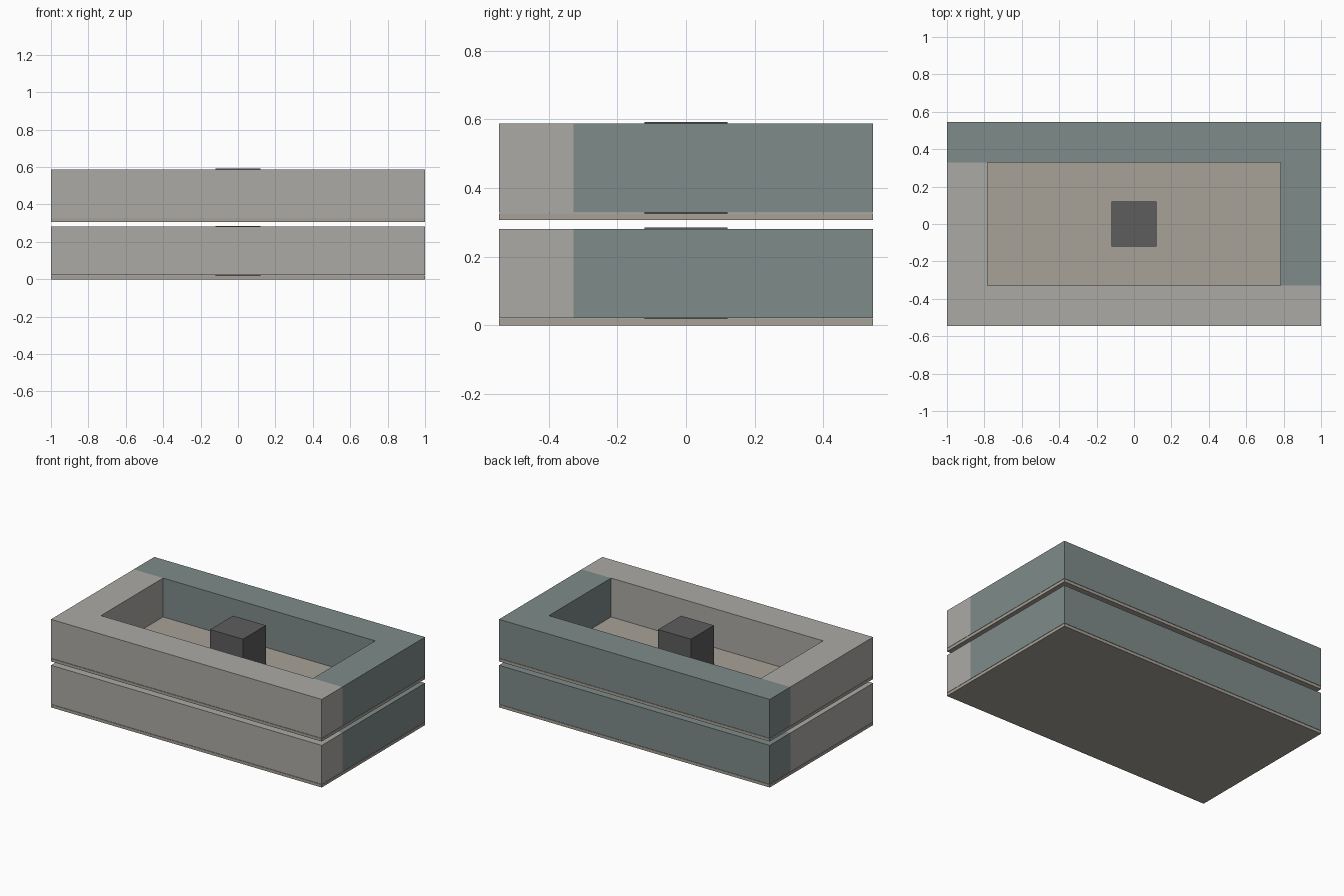
import bpy, bmesh

if "Cube" in bpy.data.objects:
    bpy.data.objects.remove(bpy.data.objects["Cube"])

HX, HY = 1.0, 0.545          # outer half sizes
IX, IY = 0.783, 0.328        # courtyard half sizes
CORE = 0.121                 # core half width
STOREY = 0.307               # floor to floor


def material(name, rgb):
    m = bpy.data.materials.new(name)
    m.diffuse_color = (*rgb, 1)
    m.use_nodes = True
    m.node_tree.nodes["Principled BSDF"].inputs["Base Color"].default_value = m.diffuse_color
    return m


STONE = material("warm_grey", (0.41, 0.40, 0.38))
TEAL = material("teal_grey", (0.21, 0.26, 0.25))
FLOOR = material("floor_tan", (0.39, 0.36, 0.31))
DARK = material("core_dark", (0.11, 0.11, 0.11))


def prism(name, outline, z0, z1, mat):
    """Extrude a counter-clockwise outline from z0 to z1."""
    bm = bmesh.new()
    face = bm.faces.new([bm.verts.new((x, y, z0)) for x, y in outline])
    top = bmesh.ops.extrude_face_region(bm, geom=[face])["geom"]
    verts = [v for v in top if isinstance(v, bmesh.types.BMVert)]
    bmesh.ops.translate(bm, verts=verts, vec=(0, 0, z1 - z0))
    bmesh.ops.recalc_face_normals(bm, faces=bm.faces[:])
    me = bpy.data.meshes.new(name)
    bm.to_mesh(me)
    bm.free()
    me.materials.append(mat)
    ob = bpy.data.objects.new(name, me)
    bpy.context.collection.objects.link(ob)
    return ob


def rect(x, y):
    return [(-x, -y), (x, -y), (x, y), (-x, y)]


# L-shaped half of the ring; the other half is its 180 degree rotation
ell = [(-HX, -HY), (HX, -HY), (HX, -IY), (-IX, -IY), (-IX, IY), (-HX, IY)]
ell_back = [(-x, -y) for x, y in ell]

for level, label in enumerate(("lower", "upper")):
    z = level * STOREY
    # floor slab
    prism(label + "_floor_slab", rect(HX, HY), z, z + 0.0195, FLOOR)
    # two-tone ring of rooms
    prism(label + "_front_left_wing", ell, z + 0.0215, z + 0.281, STONE)
    prism(label + "_back_right_wing", ell_back, z + 0.0215, z + 0.281, TEAL)
    # central core
    prism(label + "_core", rect(CORE, CORE), z + 0.0195, z + 0.286, DARK)
